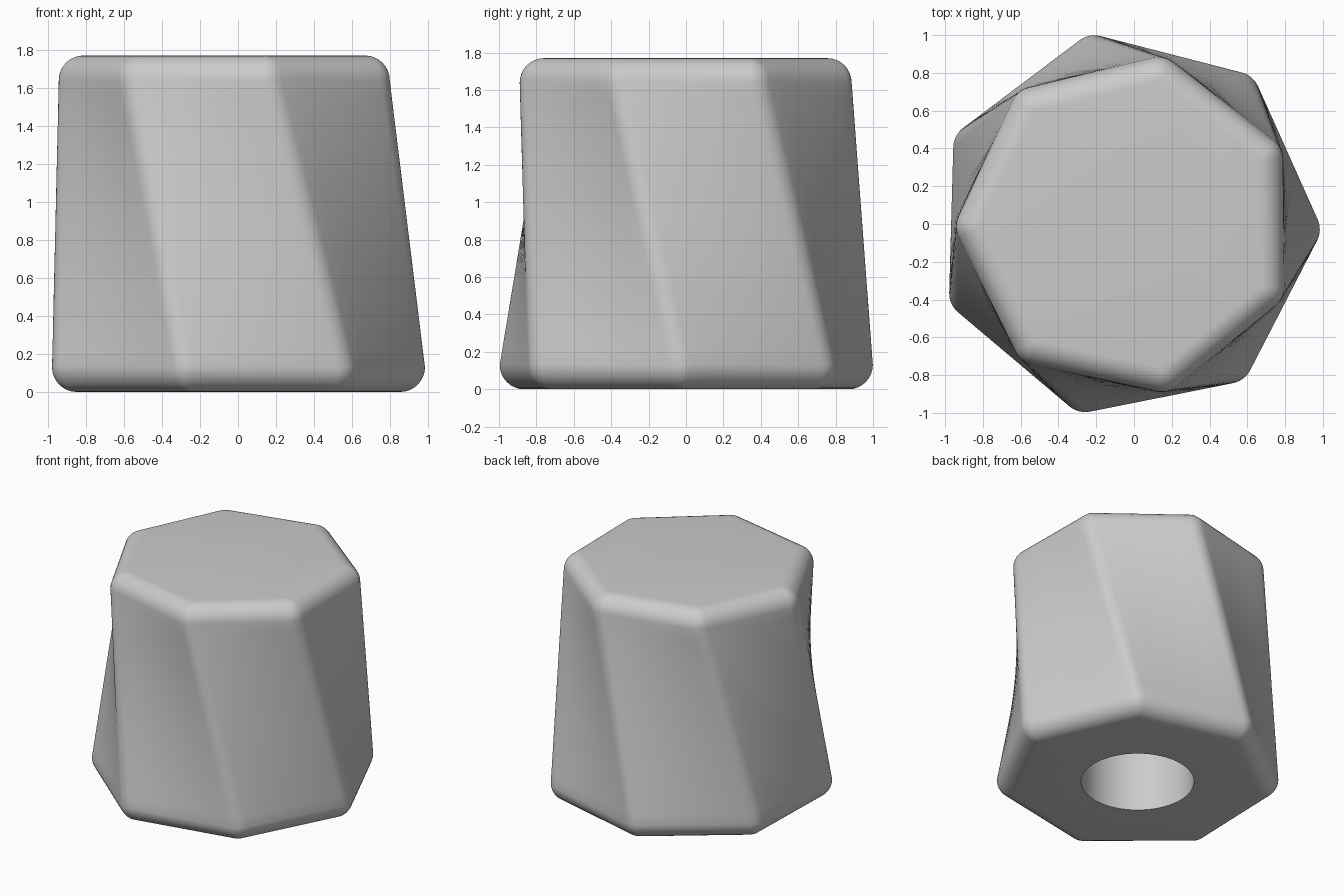
import bpy, bmesh
from math import sin, cos, pi, radians
from mathutils import Vector

SIDES = 7
HEIGHT = 1.77
ROUND = 0.13          # radius of every rounded edge
CENTRE = Vector((-0.036, -0.004))
BASE = (0.89, radians(-1.6))    # corner-ball distance and angle, bottom
TOP = (0.777, radians(-25.0))   # same, top
ARC, FLAT = 6, 6      # points per rounded corner and per flat side
HOLE_RADIUS, HOLE_DEPTH = 0.40, 1.0

cube = bpy.data.objects.get("Cube")
if cube:
    bpy.data.objects.remove(cube, do_unlink=True)


def polar(radius, angle):
    return Vector((radius * cos(angle), radius * sin(angle)))


def body_ring(t, rho):
    """Twisted heptagon at fraction t of the height, corners rounded by rho."""
    step = 2 * pi / SIDES
    angle = BASE[1] + (TOP[1] - BASE[1]) * t
    points = []
    for i in range(SIDES):
        def corner(k):
            low = polar(BASE[0], BASE[1] + k * step)
            return low.lerp(polar(TOP[0], TOP[1] + k * step), t)
        here, there = corner(i), corner(i + 1)
        facing = angle + i * step
        for j in range(ARC + 1):
            points.append(here + polar(rho, facing + step * (j / ARC - 0.5)))
        start, end = points[-1], there + polar(rho, facing + step / 2)
        points += [start.lerp(end, j / FLAT) for j in range(1, FLAT)]
    return points


def hole_ring(radius):
    count = SIDES * (ARC + FLAT)
    start = BASE[1] - pi * ARC / count
    return [polar(radius, start + 2 * pi * k / count) for k in range(count)]


# Rings run from the hole's floor, down its wall, then up the outside
rings = [(hole_ring(HOLE_RADIUS), HOLE_DEPTH), (hole_ring(HOLE_RADIUS), 0)]
CURVE, LEVELS = 8, 20
for k in range(CURVE):
    a = pi / 2 * k / CURVE
    rings.append((body_ring(0, ROUND * sin(a)), ROUND * (1 - cos(a))))
for k in range(LEVELS + 1):
    t = k / LEVELS
    rings.append((body_ring(t, ROUND), ROUND + t * (HEIGHT - 2 * ROUND)))
for k in range(1, CURVE + 1):
    a = pi / 2 * k / CURVE
    rings.append((body_ring(1, max(ROUND * cos(a), 0.0005)),
                  HEIGHT - ROUND * (1 - sin(a))))

bm = bmesh.new()
loops = [[bm.verts.new((*(p + CENTRE), z)) for p in pts] for pts, z in rings]
for low, high in zip(loops, loops[1:]):
    for k in range(len(low)):
        n = (k + 1) % len(low)
        bm.faces.new((low[k], low[n], high[n], high[k]))
bm.faces.new(loops[-1])
bm.faces.new(list(reversed(loops[0])))
bmesh.ops.remove_doubles(bm, verts=bm.verts, dist=0.0015)
bmesh.ops.recalc_face_normals(bm, faces=bm.faces)

mesh = bpy.data.meshes.new("twisted_knob")
bm.to_mesh(mesh)
bm.free()
knob = bpy.data.objects.new("twisted_knob", mesh)
bpy.context.collection.objects.link(knob)

# Plain grey finish
grey = bpy.data.materials.new("plain_grey")
grey.use_nodes = True
colour = (0.6, 0.6, 0.6, 1)
grey.diffuse_color = colour
grey.node_tree.nodes["Principled BSDF"].inputs["Base Color"].default_value = colour
mesh.materials.append(grey)

bpy.ops.object.select_all(action="DESELECT")
knob.select_set(True)
bpy.context.view_layer.objects.active = knob
bpy.ops.object.shade_smooth_by_angle(angle=radians(35))
